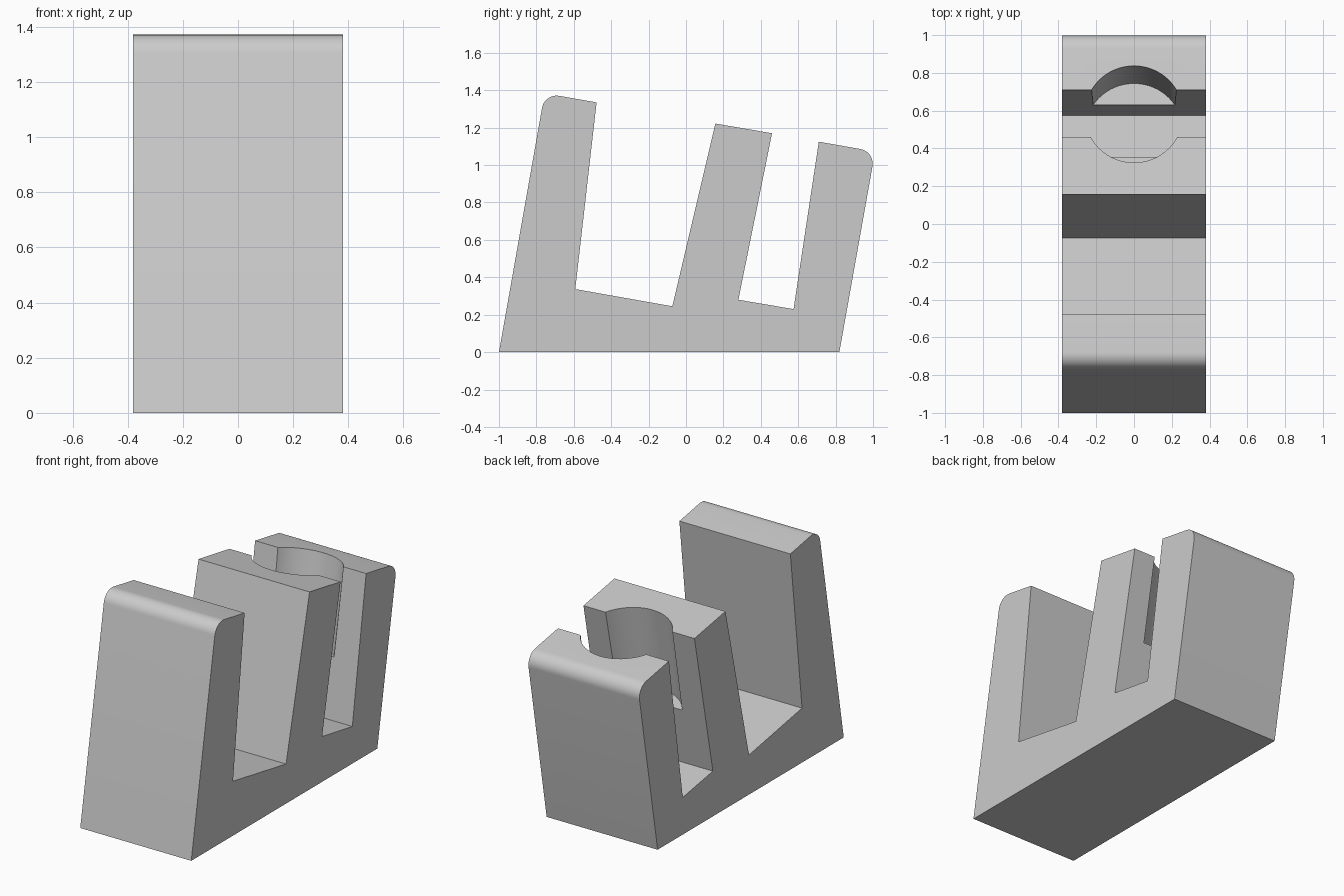
import bpy, bmesh, math
from mathutils import Matrix, Vector

cube = bpy.data.objects.get("Cube")
if cube:
    bpy.data.objects.remove(cube, do_unlink=True)

HALF_WIDTH = 0.38
TILT = math.radians(10)
FILLET = 0.08
FRONT_CORNER = (-0.756, 1.384)
REAR_CORNER = (1.011, 1.072)

grey = bpy.data.materials.new("plain grey")
grey.use_nodes = True
colour = (0.6, 0.6, 0.6, 1)
grey.diffuse_color = colour
grey.node_tree.nodes["Principled BSDF"].inputs["Base Color"].default_value = colour


def make_object(name, bm):
    bmesh.ops.recalc_face_normals(bm, faces=bm.faces)
    mesh = bpy.data.meshes.new(name)
    bm.to_mesh(mesh)
    bm.free()
    mesh.materials.append(grey)
    obj = bpy.data.objects.new(name, mesh)
    bpy.context.collection.objects.link(obj)
    return obj


# Stand body: side profile (y, z) with three leaning posts, extruded across x
profile = [(-1, 0), (0.82, 0), REAR_CORNER, (0.71, 1.125), (0.575, 0.23),
           (0.28, 0.28), (0.46, 1.17), (0.157, 1.222), (-0.073, 0.245),
           (-0.592, 0.337), (-0.478, 1.335), FRONT_CORNER]
bm = bmesh.new()
side = bm.faces.new([bm.verts.new((-HALF_WIDTH, y, z)) for y, z in profile])
extruded = bmesh.ops.extrude_face_region(bm, geom=[side])["geom"]
bmesh.ops.translate(bm, vec=(2 * HALF_WIDTH, 0, 0),
                    verts=[v for v in extruded if isinstance(v, bmesh.types.BMVert)])


# Round the outer top edges of the front and rear posts
def is_corner(vert):
    return any((vert.co.yz - Vector(c)).length < 0.001
               for c in (FRONT_CORNER, REAR_CORNER))


rounded = [e for e in bm.edges if all(is_corner(v) for v in e.verts)]
bmesh.ops.bevel(bm, geom=rounded, offset=FILLET, segments=10, profile=0.5,
                affect='EDGES')
body = make_object("stand_body", bm)

# Tilted round pocket shared by the middle and rear posts
RADIUS, DEPTH = 0.26, 1.0
bm = bmesh.new()
placement = (Matrix.Translation((0, 0.488, 0.62)) @ Matrix.Rotation(-TILT, 4, 'X')
             @ Matrix.Translation((0, 0, DEPTH / 2)))
bmesh.ops.create_cone(bm, cap_ends=True, segments=64, radius1=RADIUS,
                      radius2=RADIUS, depth=DEPTH, matrix=placement)
cutter = make_object("pocket_cutter", bm)
cutter.hide_render = True

cut = body.modifiers.new("pocket", 'BOOLEAN')
cut.operation = 'DIFFERENCE'
cut.solver = 'EXACT'
cut.object = cutter
bpy.ops.object.select_all(action='DESELECT')
bpy.context.view_layer.objects.active = body
body.select_set(True)
bpy.ops.object.modifier_apply(modifier=cut.name)
bpy.data.objects.remove(cutter, do_unlink=True)
bpy.ops.object.shade_smooth_by_angle(angle=math.radians(25))
